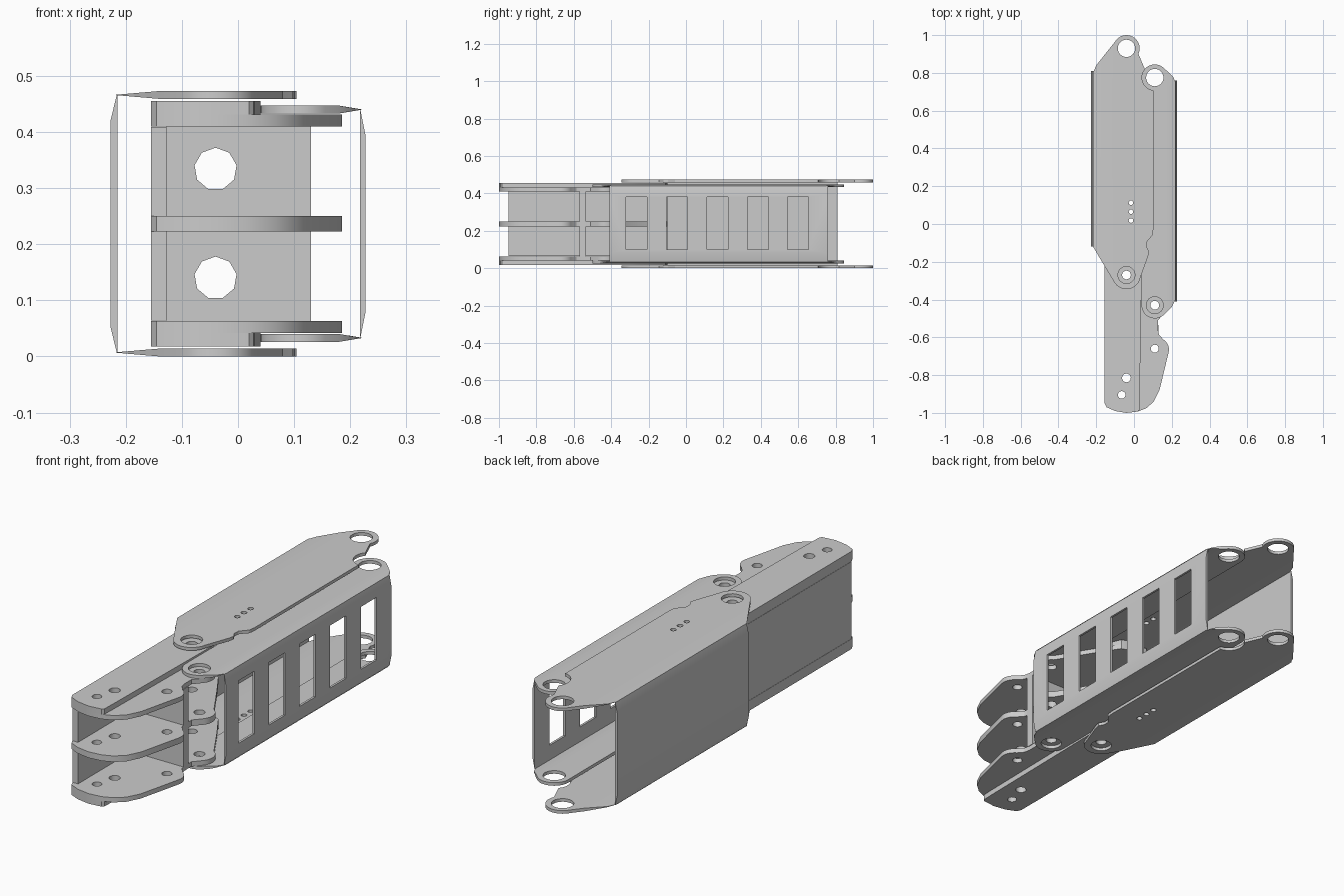
import bpy, bmesh
from math import sin, cos, radians
from mathutils import Vector, Matrix

if "Cube" in bpy.data.objects:
    bpy.data.objects.remove(bpy.data.objects["Cube"])

H = 0.473  # total height


def arc(cx, cy, r, a0, a1, n=10):
    return [(cx + r * cos(radians(a0 + (a1 - a0) * i / n)),
             cy + r * sin(radians(a0 + (a1 - a0) * i / n))) for i in range(n + 1)]


def to_object(name, bm):
    bmesh.ops.recalc_face_normals(bm, faces=bm.faces)
    me = bpy.data.meshes.new(name)
    bm.to_mesh(me)
    bm.free()
    ob = bpy.data.objects.new(name, me)
    bpy.context.collection.objects.link(ob)
    return ob


def prism(pts, z0, z1, taper=None):
    """Extruded outline; taper = (x_start, x_tip) thins the plate to an edge."""
    bm = bmesh.new()
    f = bm.faces.new([bm.verts.new((x, y, z0)) for x, y in pts])
    r = bmesh.ops.extrude_face_region(bm, geom=[f])
    vs = [v for v in r["geom"] if isinstance(v, bmesh.types.BMVert)]
    bmesh.ops.translate(bm, vec=(0, 0, z1 - z0), verts=vs)
    if taper:
        a, b = taper
        bmesh.ops.bisect_plane(bm, geom=bm.verts[:] + bm.edges[:] + bm.faces[:],
                               plane_co=(a, 0, 0), plane_no=(1, 0, 0))
        mid = (z0 + z1) / 2
        for v in bm.verts:
            t = max(0.0, (v.co.x - a) / (b - a))
            v.co.z = mid + (v.co.z - mid) * max(0.06, 1 - t)
    return bm


def cut(ob, make_cutters):
    """Subtract one mesh holding all the cutters."""
    bm = bmesh.new()
    make_cutters(bm)
    cutter = to_object("cutter", bm)
    cutter.hide_render = True
    m = ob.modifiers.new("cut", 'BOOLEAN')
    m.object, m.operation, m.solver = cutter, 'DIFFERENCE', 'EXACT'
    dg = bpy.context.evaluated_depsgraph_get()
    me = bpy.data.meshes.new_from_object(ob.evaluated_get(dg))
    ob.modifiers.clear()
    ob.data = me
    bpy.data.objects.remove(cutter)


def drill(ob, holes):
    def make(bm):
        for x, y, r in holes:
            bmesh.ops.create_cone(bm, cap_ends=True, segments=24, radius1=r, radius2=r,
                                  depth=2, matrix=Matrix.Translation((x, y, 0.2)))
    cut(ob, make)


def box(bm, x0, x1, y0, y1, z0, z1):
    c = Vector(((x0 + x1) / 2, (y0 + y1) / 2, (z0 + z1) / 2))
    bmesh.ops.create_cube(bm, size=1, matrix=Matrix.Translation(c) @
                          Matrix.Diagonal((x1 - x0, y1 - y0, z1 - z0, 1)))


def both(name, pts, z0, z1, holes, taper=None):
    """Upper plate and its mirror image at the bottom."""
    for tag, a, b in (("upper", z0, z1), ("lower", H - z1, H - z0)):
        drill(to_object(f"{name}_{tag}", prism(pts, a, b, taper)), holes)


def side_wall(name, x_in, x_out, y0, y1, z0):
    """Upright web, thinned to its folded edges."""
    zs, e = (H - z0, H - z0 - 0.045), x_in + (x_out - x_in) * 0.1
    prof = [(x_in, z0), (x_in, H - z0), (e, H - z0), (x_out, zs[1]),
            (x_out, z0 + 0.045), (e, z0)]
    bm = bmesh.new()
    f = bm.faces.new([bm.verts.new((x, y0, z)) for x, z in prof])
    r = bmesh.ops.extrude_face_region(bm, geom=[f])
    bmesh.ops.translate(bm, vec=(0, y1 - y0, 0),
                        verts=[v for v in r["geom"] if isinstance(v, bmesh.types.BMVert)])
    return to_object(name, bm)


# Pivot positions
P1, P2, Q1, Q2 = (-0.04, -0.27), (0.11, -0.43), (-0.04, 0.93), (0.11, 0.775)
bolts = [(0.11, -0.66, 0.021), (-0.04, -0.815, 0.023), (-0.065, -0.905, 0.02),
         (*P1, 0.023), (*P2, 0.023)]

# Base bracket: three shelves with a rounded nose, back web and cross web
nose = [(-0.155, -0.95), (-0.145, -0.97), (-0.10, -0.99), (-0.04, -1.0), (0.02, -0.993)]
lobe = ([(0.065, -0.975), (0.105, -0.94), (0.135, -0.88)]
        + arc(0.122, -0.665, 0.063, -12, 60, 7)
        + [(0.132, -0.585), (0.127, -0.56), (0.127, -0.51)]
        + arc(*P2, 0.065, -40, 60, 8) + [(0.05, -0.22), (-0.02, -0.11), (-0.05, -0.1), (-0.155, -0.1)])
shelf = nose + lobe
both("base_shelf", shelf, 0.41, 0.431, bolts)
step = nose + [(0.028, -0.985), (0.03, -0.93), (0.04, -0.3), (0.04, -0.25),
               (-0.02, -0.11), (-0.05, -0.1), (-0.155, -0.1)]
both("base_raised_step", step, 0.431, 0.455, bolts[1:4])
drill(to_object("base_middle_shelf", prism(shelf, 0.223, 0.25)), bolts)

bm = bmesh.new()
box(bm, -0.155, -0.127, -0.95, -0.1, 0.064, 0.409)
to_object("base_back_web", bm)
bm = bmesh.new()
box(bm, -0.127, 0.13, -0.57, -0.535, 0.062, 0.411)
cross = to_object("base_cross_web", bm)


def cross_holes(bm):
    for z in (0.14, 0.334):
        bmesh.ops.create_cone(bm, cap_ends=True, segments=9, radius1=0.038, radius2=0.038,
                              depth=0.3, matrix=Matrix.Translation((-0.04, -0.55, z))
                              @ Matrix.Rotation(radians(90), 4, 'X'))


cut(cross, cross_holes)

# Left channel: two long plates joined by a solid web
left = (arc(*P1, 0.075, 215, 350, 12) + [(0.075, -0.17), (0.08, -0.145), (0.066, -0.12),
        (0.068, -0.095), (0.08, -0.08), (0.098, -0.06), (0.102, -0.03), (0.102, 0.705)]
        + arc(*Q2, 0.068, 265, 140, 8)
        + arc(*Q1, 0.07, -25, 150, 14)
        + [(-0.20, 0.84), (-0.217, 0.80), (-0.217, -0.12)])
both("left_plate", left, 0.459, H,
     [(*P1, 0.045), (*Q1, 0.046)] + [(-0.016, y, 0.012) for y in (0.018, 0.065, 0.112)],
     (-0.14, -0.217))
side_wall("left_web", -0.215, -0.227, -0.12, 0.81, 0.007)

# Right channel: two plates joined by a windowed web
right = (arc(*P2, 0.07, 180, 310, 12) + [(0.2, -0.44), (0.22, -0.40), (0.22, 0.75), (0.207, 0.78)]
         + arc(*Q2, 0.07, 50, 180, 12))
both("right_plate", right, 0.433, 0.447, [(*P2, 0.045), (*Q2, 0.046)], (0.18, 0.22))
web = side_wall("right_web", 0.217, 0.227, -0.41, 0.76, 0.033)
cut(web, lambda bm: [box(bm, 0.1, 0.3, y, y + 0.112, 0.1, 0.38)
                     for y in (-0.32 + 0.216 * i for i in range(5))])

# Smooth shading on the rounded edges only
for ob in bpy.context.scene.objects:
    ob.select_set(True)
    bpy.context.view_layer.objects.active = ob
bpy.ops.object.shade_smooth_by_angle(angle=radians(25))
